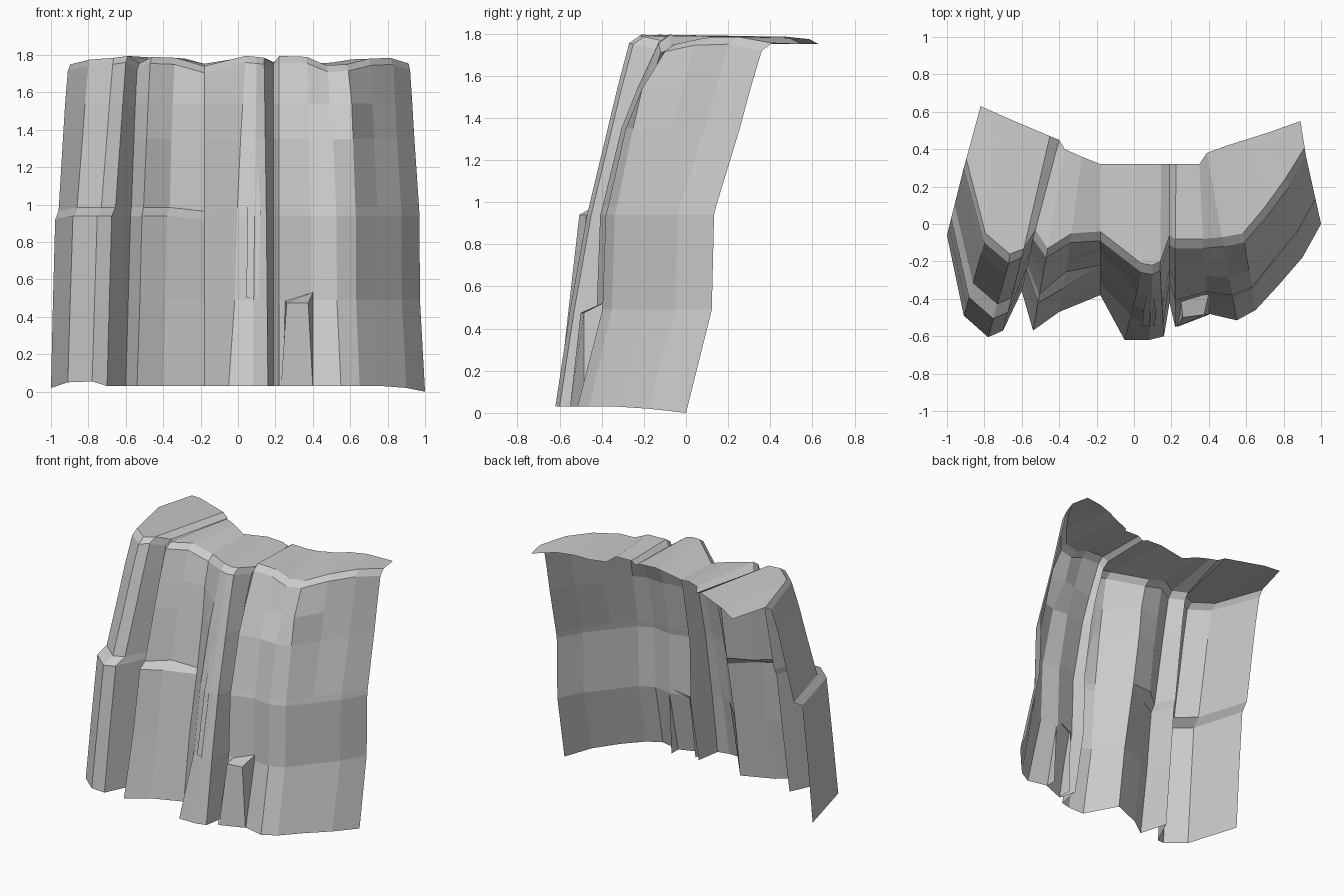
import bpy
from mathutils import Vector

# Plan outlines, left to right: foot of the cliff, rim of the cliff, back edge of the plateau
foot = [(-1, -.06), (-.91, -.49), (-.78, -.605), (-.70, -.57), (-.60, -.36), (-.54, -.57),
        (-.40, -.47), (-.18, -.38), (-.05, -.62), (.08, -.62), (.16, -.60), (.19, -.42),
        (.22, -.55), (.40, -.48), (.55, -.515), (.65, -.46), (.77, -.33), (.90, -.18), (1, 0)]
rim = [(-.91, .30), (-.80, -.10), (-.67, -.21), (-.60, -.18), (-.54, -.08), (-.47, -.18),
       (-.34, -.10), (-.18, -.09), (.04, -.26), (.10, -.27), (.14, -.25), (.19, -.11),
       (.22, -.13), (.37, -.13), (.48, -.12), (.59, -.10), (.71, .04), (.83, .20), (.92, .36)]
back = [(-.82, .63), (-.72, .585), (-.58, .525), (-.45, .47), (-.40, .45), (-.37, .40),
        (-.28, .36), (-.18, .32), (.02, .32), (.08, .32), (.145, .32), (.19, .32),
        (.225, .32), (.35, .32), (.39, .38), (.50, .42), (.61, .455), (.72, .49), (.89, .55)]
rim_z = [1.75, 1.775, 1.785, 1.795, 1.755, 1.79, 1.785, 1.74, 1.795, 1.79, 1.785, 1.755,
         1.795, 1.79, 1.745, 1.75, 1.78, 1.785, 1.755]

# How far each rock section leans from foot to rim at each height
levels = [.03, .49, .94, .985, 1.35, 1.54]
leans = {"ledge": [0, .12, .25, .45, .71, .84],
         "left": [0, .22, .42, .50, .73, .85],
         "centre": [0, .20, .43, .46, .71, .84],
         "right": [0, .30, .34, .37, .58, .76],
         "far_right": [0, .34, .37, .40, .71, .85]}


def section(c):
    return ("ledge" if c < 4 else "left" if c < 8 else "centre" if c < 11
            else "right" if c < 16 else "far_right")


# Local chips and overhangs: (column, level) -> lean
chips = {(6, 1): .20, (6, 2): .34, (6, 3): .58, (5, 2): .38, (7, 2): .52, (7, 3): .55,
         (7, 4): .78, (8, 1): .36, (8, 2): .50, (8, 3): .52,
         (13, 5): .78, (14, 5): .86, (15, 5): .70}


def mesh_object(name, verts, faces):
    me = bpy.data.meshes.new(name)
    me.from_pydata(verts, [], faces)
    me.update()
    ob = bpy.data.objects.new(name, me)
    bpy.context.collection.objects.link(ob)
    return ob


n = len(foot)
verts = []
for r, z in enumerate(levels):
    for c in range(n):
        t = chips.get((c, r), leans[section(c)][r])
        p = Vector(foot[c]).lerp(Vector(rim[c]), t)
        h = z
        if r == 0:
            h = {0: .02, 1: .05, 2: .055, 17: .02, n - 1: 0}.get(c, z)
        elif r in (2, 3) and c in (0, 7):
            h -= .02
        verts.append((p.x, p.y, h))

# Chamfered rim, then the plateau running back
for c in range(n):
    verts.append((*rim[c], rim_z[c] - .035))
for c in range(n):
    d = (Vector(back[c]) - Vector(rim[c])).normalized() * .05
    verts.append((rim[c][0] + d.x, rim[c][1] + d.y, rim_z[c]))
for c in range(n):
    verts.append((*back[c], .6 * rim_z[c] + .709 if 0 < c < n - 1 else 1.75))

rows = len(verts) // n
faces = [(r * n + c, r * n + c + 1, (r + 1) * n + c + 1, (r + 1) * n + c)
         for r in range(rows - 1) for c in range(n - 1)]
mesh_object("cliff_face", verts, faces)

# Small broken block standing against the foot
block = [(.23, -.55, .03), (.40, -.485, .03), (.40, -.40, .03), (.23, -.44, .03),
         (.26, -.50, .475), (.375, -.485, .475), (.40, -.375, .53), (.25, -.40, .485)]
mesh_object("foot_block", block, [(0, 1, 5, 4), (1, 2, 6, 5), (3, 0, 4, 7), (4, 5, 6, 7)])

# Thin raised slab on the front of the centre buttress
slab = [(.045, -.545, .50), (.11, -.545, .50), (.05, -.465, .95), (.12, -.465, .95),
        (.085, -.31, 1.58)]
mesh_object("buttress_slab", slab, [(0, 1, 3, 2), (2, 3, 4)])
